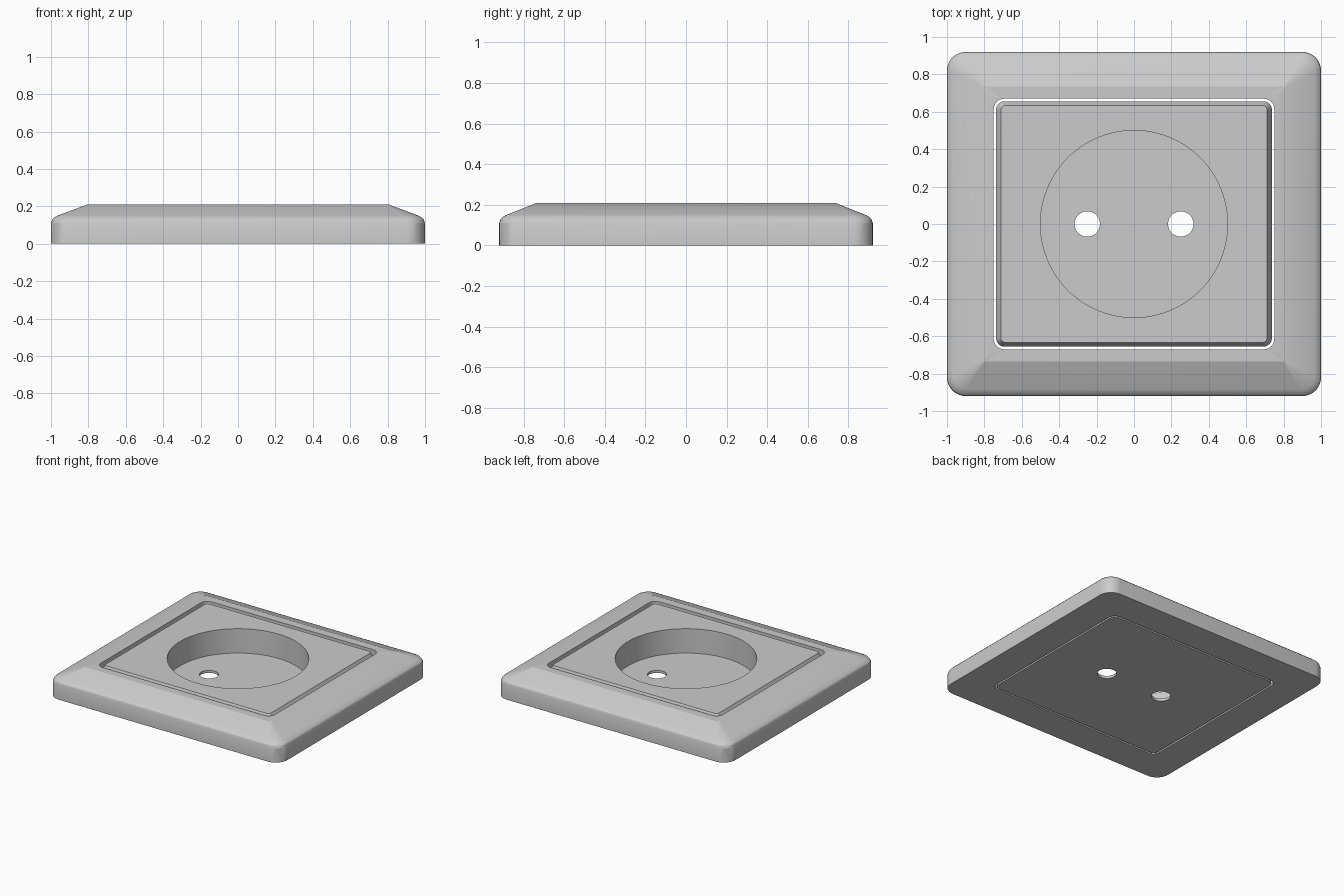
import bpy, bmesh, math

if "Cube" in bpy.data.objects:
    bpy.data.objects.remove(bpy.data.objects["Cube"])


def rounded_rect(hx, hy, r, z, n=8):
    """Closed loop of points around a rounded rectangle."""
    pts = []
    for i, (sx, sy) in enumerate([(1, 1), (-1, 1), (-1, -1), (1, -1)]):
        for k in range(n + 1):
            a = math.pi / 2 * (i + k / n)
            pts.append((sx * (hx - r) + r * math.cos(a),
                        sy * (hy - r) + r * math.sin(a), z))
    return pts


def loft(name, rings, closed):
    """Skin a stack of rings; closed joins last to first, otherwise cap both ends."""
    bm = bmesh.new()
    loops = [[bm.verts.new(p) for p in rounded_rect(*r)] for r in rings]
    pairs = list(zip(loops, loops[1:])) + ([(loops[-1], loops[0])] if closed else [])
    for a, b in pairs:
        for i in range(len(a)):
            j = (i + 1) % len(a)
            bm.faces.new((a[i], a[j], b[j], b[i]))
    if not closed:
        bm.faces.new(loops[0][::-1])
        bm.faces.new(loops[-1])
    bmesh.ops.recalc_face_normals(bm, faces=bm.faces)
    mesh = bpy.data.meshes.new(name)
    bm.to_mesh(mesh)
    bm.free()
    obj = bpy.data.objects.new(name, mesh)
    bpy.context.collection.objects.link(obj)
    return obj


def activate(obj):
    bpy.ops.object.select_all(action='DESELECT')
    obj.select_set(True)
    bpy.context.view_layer.objects.active = obj


def drill(obj, radius, x, z0, z1, sides):
    """Cut a vertical round hole between two heights."""
    bpy.ops.mesh.primitive_cylinder_add(vertices=sides, radius=radius, depth=z1 - z0,
                                        location=(x, 0, (z0 + z1) / 2))
    cutter = bpy.context.object
    cutter.hide_render = True
    activate(obj)
    mod = obj.modifiers.new("hole", 'BOOLEAN')
    mod.operation, mod.solver, mod.object = 'DIFFERENCE', 'EXACT', cutter
    bpy.ops.object.modifier_apply(modifier=mod.name)
    bpy.data.objects.remove(cutter)


# Outer frame: upright wall, rounded shoulder, slope with mitred corners, opening
frame = loft("frame", [
    (1.0, 0.92, 0.10, 0.0),
    (1.0, 0.92, 0.10, 0.11),
    (0.994, 0.914, 0.096, 0.128),
    (0.982, 0.902, 0.088, 0.141),
    (0.965, 0.885, 0.075, 0.15),
    (0.805, 0.735, 0.004, 0.21),
    (0.75, 0.67, 0.055, 0.21),
    (0.75, 0.67, 0.055, 0.0),
], closed=True)

# Centre plate with a bevelled rim
plate = loft("centre_plate", [
    (0.737, 0.656, 0.045, 0.0),
    (0.737, 0.656, 0.045, 0.16),
    (0.712, 0.633, 0.025, 0.21),
], closed=False)

# Round plug well and the two pin holes
drill(plate, 0.5, 0, 0.02, 0.4, 96)
for x in (-0.25, 0.25):
    drill(plate, 0.068, x, -0.1, 0.1, 32)

for part in (frame, plate):
    activate(part)
    bpy.ops.object.shade_smooth_by_angle(angle=math.radians(20))
